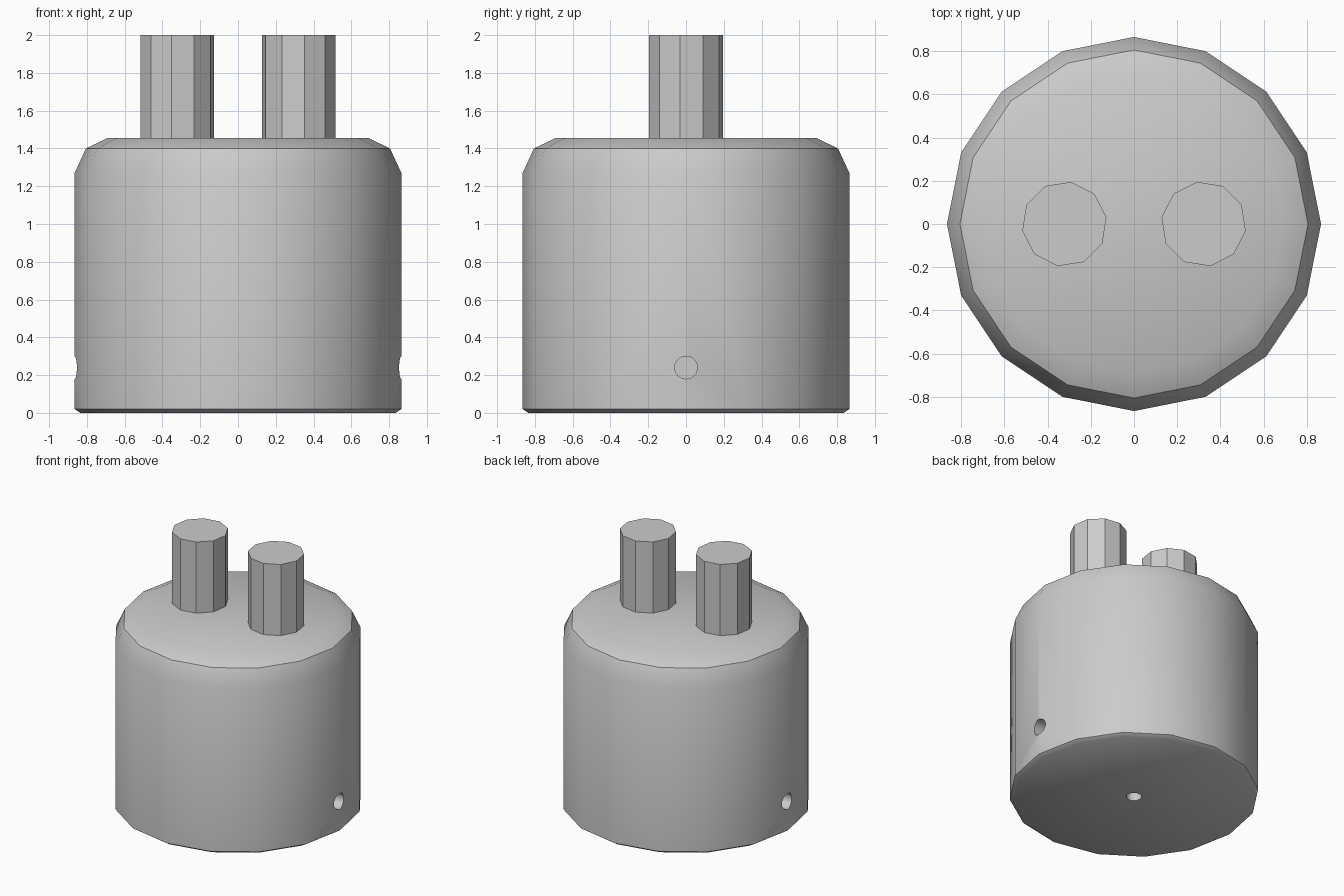
import bpy, bmesh
from math import radians, pi, cos, sin
from mathutils import Matrix

cube = bpy.data.objects.get("Cube")
if cube:
    bpy.data.objects.remove(cube, do_unlink=True)

grey = bpy.data.materials.new("plain grey")
grey.use_nodes = True
colour = (0.6, 0.6, 0.6, 1)
grey.diffuse_color = colour
grey.node_tree.nodes["Principled BSDF"].inputs["Base Color"].default_value = colour


def add_object(name, bm):
    bmesh.ops.recalc_face_normals(bm, faces=bm.faces)
    mesh = bpy.data.meshes.new(name)
    bm.to_mesh(mesh)
    bm.free()
    mesh.materials.append(grey)
    obj = bpy.data.objects.new(name, mesh)
    bpy.context.collection.objects.link(obj)
    return obj


def stacked_rings(name, profile, sides, turn=0.0, x=0.0):
    """Solid of rings given as (radius, height), capped at both ends."""
    bm = bmesh.new()
    rings = []
    for r, z in profile:
        angles = [turn + 2 * pi * i / sides for i in range(sides)]
        rings.append([bm.verts.new((x + r * cos(a), r * sin(a), z)) for a in angles])
    for low, high in zip(rings, rings[1:]):
        for i in range(sides):
            j = (i + 1) % sides
            bm.faces.new((low[i], low[j], high[j], high[i]))
    bm.faces.new(rings[0][::-1])
    bm.faces.new(rings[-1])
    return add_object(name, bm)


def drill(target, name, radius, depth, matrix):
    bm = bmesh.new()
    bmesh.ops.create_cone(bm, cap_ends=True, segments=24, radius1=radius,
                          radius2=radius, depth=depth, matrix=matrix)
    cutter = add_object(name, bm)
    mod = target.modifiers.new(name, "BOOLEAN")
    mod.operation = "DIFFERENCE"
    mod.solver = "EXACT"
    mod.object = cutter
    bpy.context.view_layer.objects.active = target
    bpy.ops.object.modifier_apply(modifier=mod.name)
    bpy.data.objects.remove(cutter, do_unlink=True)


# Body with a rounded shoulder and a small chamfer at the foot
body = stacked_rings("body", [(0.835, 0), (0.865, 0.02), (0.865, 1.27),
                              (0.805, 1.4), (0.69, 1.455)], 16)

# Blind holes in both sides and in the base
for side, label in ((1, "left"), (-1, "right")):
    place = Matrix.Translation((side * 0.865, 0, 0.24)) @ Matrix.Rotation(pi / 2, 4, "Y")
    drill(body, label + "_hole", 0.06, 0.5, place)
drill(body, "base_hole", 0.053, 0.3, Matrix.Identity(4))

bpy.ops.object.select_all(action="DESELECT")
body.select_set(True)
bpy.context.view_layer.objects.active = body
bpy.ops.object.shade_smooth_by_angle(angle=radians(35))

# Two faceted pegs, mirrored left and right
for side, label in ((1, "left"), (-1, "right")):
    stacked_rings(label + "_peg", [(0.197, 1.44), (0.197, 2)], 10,
                  turn=radians(-9 * side), x=0.322 * side)
